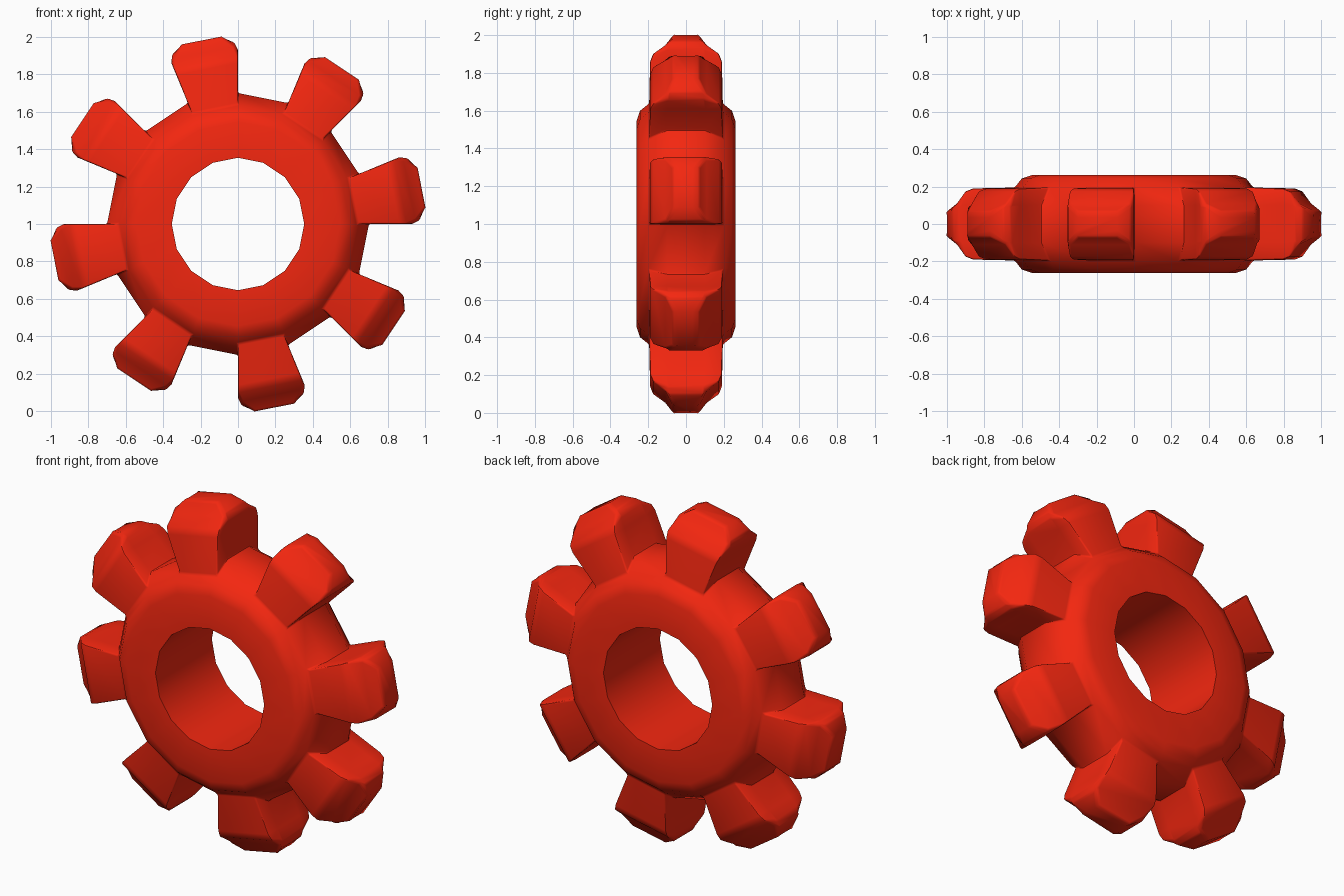
import bpy, bmesh, math
from mathutils import Vector

if "Cube" in bpy.data.objects:
    bpy.data.objects.remove(bpy.data.objects["Cube"])

N = 16                      # sides of the hub; every second side carries a tooth
STEP = 2 * math.pi / N

bm = bmesh.new()

# Hub cross-section (radius, y), closed loop through the bore
half = [(0.354, -0.262), (0.545, -0.262), (0.60, -0.243), (0.64, -0.195), (0.70, -0.10)]
profile = half + [(r, -y) for r, y in reversed(half)]
rings = [[bm.verts.new((r * math.cos(i * STEP), y, 1 + r * math.sin(i * STEP)))
          for r, y in profile] for i in range(N)]


def tooth_ring(angle, outer, inner):
    """Eight points around a tooth; outer/inner = (height, half width, y)."""
    d = Vector((math.cos(angle), 0, math.sin(angle)))
    t = Vector((-math.sin(angle), 0, math.cos(angle)))
    verts = []
    for side in (-1, 1):
        column = [(outer, -1), (inner, -1), (inner, 1), (outer, 1)]
        for (h, w, y), s in (column if side < 0 else reversed(column)):
            verts.append(bm.verts.new(Vector((0, s * y, 1)) + d * h + t * side * w))
    return verts


# Tooth levels from shank to tip
LEVELS = [((0.845, 0.168, 0.190), (0.845, 0.168, 0.10)),
          ((0.885, 0.176, 0.174), (0.912, 0.181, 0.10)),
          ((0.935, 0.165, 0.108), (0.955, 0.170, 0.085)),
          ((0.998, 0.107, 0.070), (0.998, 0.107, 0.035))]

for i in range(N):
    a, b = rings[i], rings[(i + 1) % N]
    is_tooth = i % 2 == 0
    for j in range(len(profile)):
        k = (j + 1) % len(profile)
        if not (is_tooth and 3 <= j <= 5):
            bm.faces.new((a[j], a[k], b[k], b[j]))
    if is_tooth:
        loop = a[3:7] + b[3:7][::-1]
        for outer, inner in LEVELS:
            nxt = tooth_ring((i + 0.5) * STEP, outer, inner)
            for j in range(8):
                k = (j + 1) % 8
                bm.faces.new((loop[j], loop[k], nxt[k], nxt[j]))
            loop = nxt
        bm.faces.new(loop)

bmesh.ops.recalc_face_normals(bm, faces=bm.faces[:])

# Soften the tooth edges and roots, leave the bore crisp
soft = [e for e in bm.edges
        if all(math.hypot(v.co.x, v.co.z - 1) > 0.62 for v in e.verts)
        and e.calc_face_angle(0) > math.radians(38)]
bmesh.ops.bevel(bm, geom=soft, offset=0.012, segments=2, profile=0.5,
                affect='EDGES', clamp_overlap=True)

mesh = bpy.data.meshes.new("gear_wheel")
bm.to_mesh(mesh)
bm.free()
gear = bpy.data.objects.new("gear_wheel", mesh)
bpy.context.collection.objects.link(gear)

red = bpy.data.materials.new("red")
red.diffuse_color = (0.9, 0.02, 0.005, 1)
red.use_nodes = True
red.node_tree.nodes["Principled BSDF"].inputs["Base Color"].default_value = red.diffuse_color
mesh.materials.append(red)

bpy.context.view_layer.objects.active = gear
gear.select_set(True)
bpy.ops.object.shade_smooth_by_angle(angle=math.radians(35))
